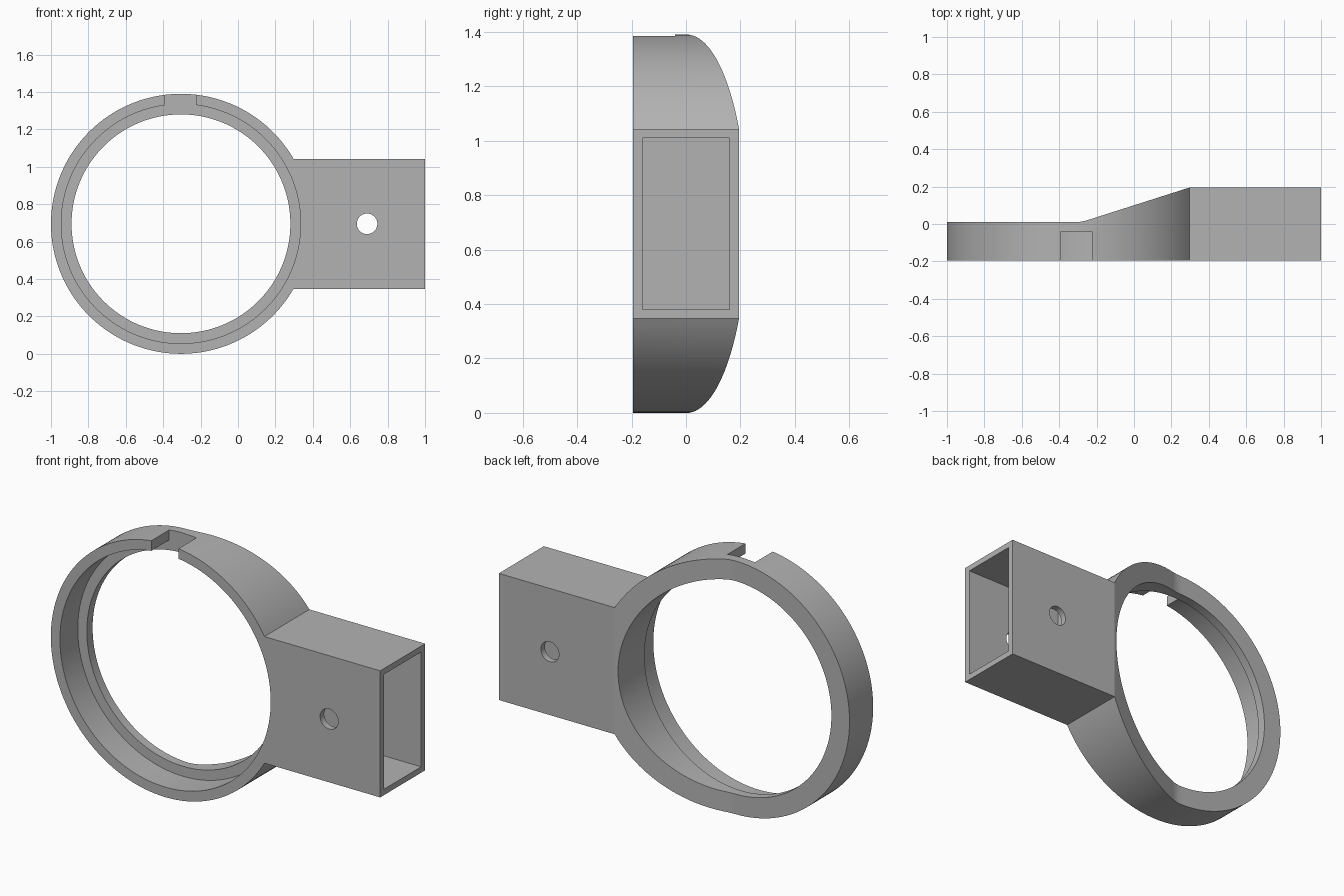
import bpy
import bmesh
from math import sin, cos, pi, asin, radians
from mathutils import Vector, Matrix

cube = bpy.data.objects.get("Cube")
if cube:
    bpy.data.objects.remove(cube, do_unlink=True)

CX, CZ = -0.305, 0.695             # ring centre
R_OUT, R_RECESS, R_IN = 0.695, 0.64, 0.585
FRONT, BACK, RING_BACK = -0.195, 0.195, 0.01
SHELF = -0.04                      # depth of the recess and the notch
HALF = 0.3475                      # half height of the socket
SEGMENTS = 128

grey = bpy.data.materials.new("plain grey")
grey.use_nodes = True
grey.diffuse_color = (0.45, 0.45, 0.45, 1)
grey.node_tree.nodes["Principled BSDF"].inputs["Base Color"].default_value = grey.diffuse_color


def prism(name, points, shift):
    """Extrude a closed outline of 3D points along a vector."""
    bm = bmesh.new()
    face = bm.faces.new([bm.verts.new(p) for p in points])
    grown = bmesh.ops.extrude_face_region(bm, geom=[face])["geom"]
    bmesh.ops.translate(bm, vec=Vector(shift),
                        verts=[g for g in grown if isinstance(g, bmesh.types.BMVert)])
    bmesh.ops.recalc_face_normals(bm, faces=bm.faces)
    mesh = bpy.data.meshes.new(name)
    bm.to_mesh(mesh)
    bm.free()
    mesh.materials.append(grey)
    obj = bpy.data.objects.new(name, mesh)
    bpy.context.collection.objects.link(obj)
    return obj


def arc(x, y, z, r, start, end, count):
    steps = [start + (end - start) * i / count for i in range(count + 1)]
    return [(x + r * cos(a), y, z + r * sin(a)) for a in steps]


def cylinder(name, x, r, y0, y1, count=SEGMENTS):
    return prism(name, arc(x, y0, CZ, r, 0, 2 * pi, count)[:-1], (0, y1 - y0, 0))


def box(name, x0, x1, y0, y1, z0, z1):
    corners = [(x0, y0, z0), (x1, y0, z0), (x1, y0, z1), (x0, y0, z1)]
    return prism(name, corners, (0, y1 - y0, 0))


def cut(target, cutter):
    cutter.hide_render = True
    mod = target.modifiers.new(cutter.name, "BOOLEAN")
    mod.operation = "DIFFERENCE"
    mod.solver = "EXACT"
    mod.object = cutter
    bpy.context.view_layer.objects.active = target
    bpy.ops.object.modifier_apply(modifier=mod.name)
    bpy.data.objects.remove(cutter, do_unlink=True)


# Ring and socket share one outline
corner = asin(HALF / R_OUT)
join_x = CX + R_OUT * cos(corner)
outline = arc(CX, FRONT, CZ, R_OUT, corner, 2 * pi - corner, SEGMENTS)
outline += [(1, FRONT, CZ - HALF), (1, FRONT, CZ + HALF)]
holder = prism("ring_holder_with_socket", outline, (0, BACK - FRONT, 0))

# Thin ring back that ramps up to the socket
ramp = [(-1.2, RING_BACK), (-0.31, RING_BACK), (-0.285, 0.012), (-0.26, 0.017),
        (join_x, BACK), (join_x, 0.4), (-1.2, 0.4)]
cut(holder, prism("ramp_cutter", [(x, y, -0.2) for x, y in ramp], (0, 0, 1.8)))

# Ring opening, front recess and top notch
cut(holder, cylinder("opening_cutter", CX, R_IN, -0.5, 0.5))
cut(holder, cylinder("recess_cutter", CX, R_RECESS, -0.5, SHELF))
cut(holder, box("notch_cutter", -0.39, -0.225, -0.5, SHELF, 1.2, 1.6))

# Hollow socket with a bolt hole through both walls
cut(holder, box("socket_cutter", 0.39, 1.2, -0.16, 0.16, 0.38, 1.01))
cut(holder, cylinder("bolt_cutter", 0.69, 0.055, -0.5, 0.5, 48))

bpy.ops.object.select_all(action="DESELECT")
holder.select_set(True)
bpy.context.view_layer.objects.active = holder
bpy.ops.object.shade_smooth_by_angle(angle=radians(12))
